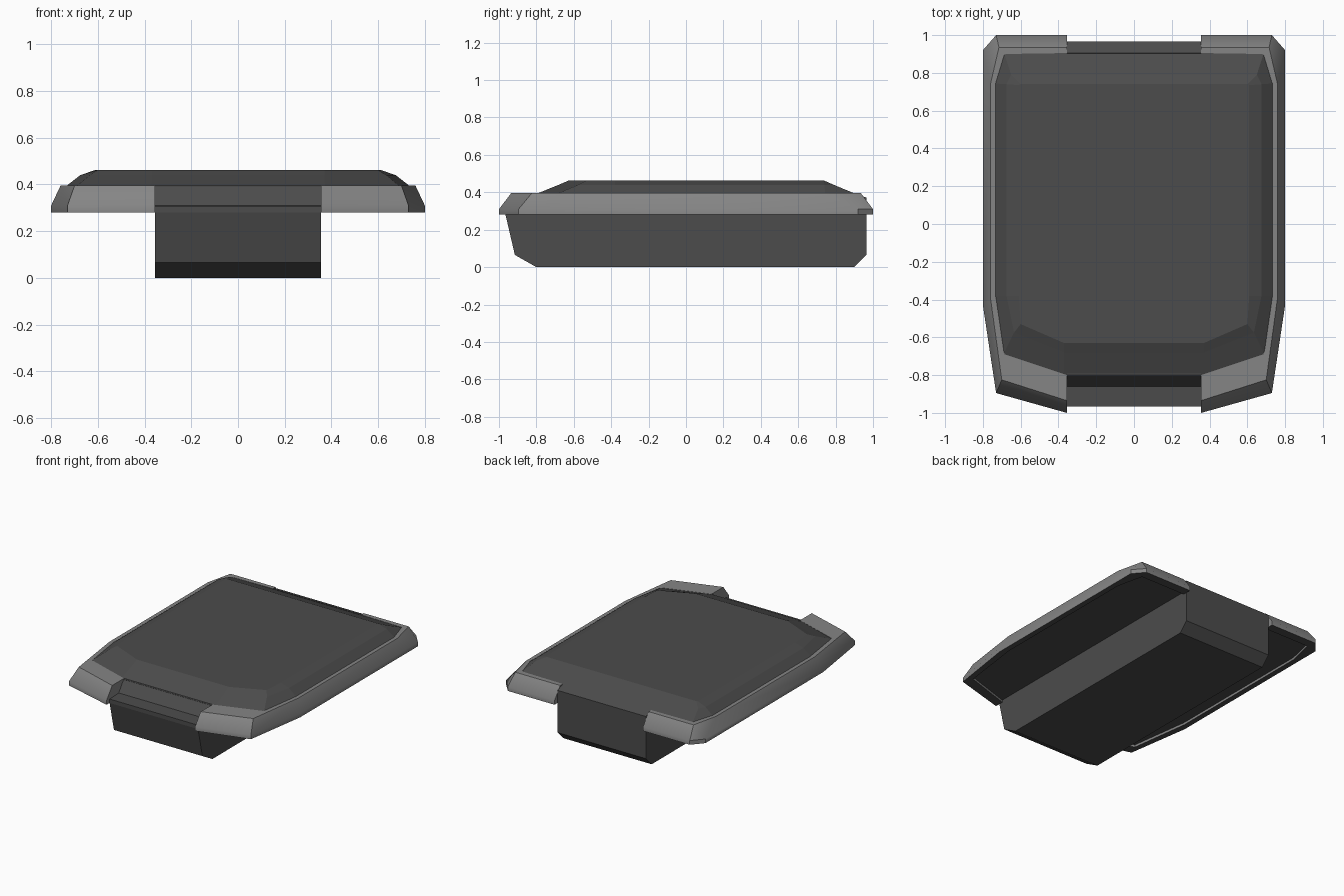
import bpy, bmesh, math

if "Cube" in bpy.data.objects:
    bpy.data.objects.remove(bpy.data.objects["Cube"])


def material(name, value):
    m = bpy.data.materials.new(name)
    m.diffuse_color = (value, value, value, 1)
    m.use_nodes = True
    m.node_tree.nodes["Principled BSDF"].inputs["Base Color"].default_value = m.diffuse_color
    return m


dark = material("dark grey", 0.072)
light = material("light grey", 0.235)


def loft(name, rings, mat):
    """Skin a list of closed 3D rings with equal point counts and cap both ends."""
    bm = bmesh.new()
    rows = [[bm.verts.new(p) for p in ring] for ring in rings]
    n = len(rows[0])
    for a, b in zip(rows, rows[1:]):
        for i in range(n):
            j = (i + 1) % n
            bm.faces.new((a[i], a[j], b[j], b[i]))
    bm.faces.new(rows[0])
    bm.faces.new(rows[-1])
    bmesh.ops.recalc_face_normals(bm, faces=bm.faces)
    me = bpy.data.meshes.new(name)
    bm.to_mesh(me)
    bm.free()
    me.materials.append(mat)
    ob = bpy.data.objects.new(name, me)
    bpy.context.collection.objects.link(ob)
    return ob


def both(half, z, s=1):
    """Close a right-hand half outline by mirroring it over x = 0."""
    return [(x * s, y * s, z) for x, y in half] + [(-x * s, y * s, z) for x, y in reversed(half)]


# Half outlines, front centre to back centre
outer = [(.355, -1), (.73, -.895), (.8, -.43), (.8, .92), (.73, 1), (.355, 1)]
ridge = [(.355, -.935), (.70, -.825), (.76, -.39), (.76, .74), (.715, .935), (.355, .935)]
inner = [(.355, -.80), (.685, -.69), (.73, -.38), (.73, .74), (.68, .90), (.355, .905)]
pad_base = [(.37, -.80), (.69, -.69), (.735, -.38), (.735, .74), (.685, .905), (.37, .905)]
pad_mid = [(.37, -.68), (.635, -.575), (.675, -.38), (.675, .74), (.65, .79), (.37, .79)]
pad_top = [(.37, -.63), (.60, -.53), (.61, -.38), (.61, .735), (.60, .74), (.37, .74)]

# Bevelled top pad, its lower slope sinking into the rim
loft("top_pad", [both(pad_base, .31, .99), both(pad_base, .39, 1.006),
                 both(pad_mid, .44), both(pad_top, .462)], dark)

# Recessed underside plate
loft("underside_plate", [both(ridge, .297), both(ridge, .306)], dark)

# Central keel block, side profile extruded across x
profile = [(-.80, 0), (.90, 0), (.965, .065), (.965, .371), (.905, .394),
           (.85, .35), (-.70, .35), (-.75, .395), (-.80, .395), (-.86, .312),
           (-.965, .308), (-.965, .28), (-.915, .065)]
loft("keel", [[(x, y, z) for y, z in profile] for x in (-.355, .355)], dark)

# Corner and side rim with a raised ridge, mirrored to the left
sections = []
for o, r, i in zip(outer, ridge, inner):
    sections.append([(*o, .28), (*o, .31), (*r, .395), (*i, .395), (*i, .301), (*r, .301), (*r, .28)])
rim = loft("side_rim", sections, light)

# The rim's underside is dark
rim.data.materials.append(dark)
for face in rim.data.polygons:
    if face.normal.z < -.9:
        face.material_index = 1

mirror = rim.modifiers.new("mirror", "MIRROR")
mirror.use_mirror_merge = False
bpy.context.view_layer.objects.active = rim
rim.select_set(True)
bpy.ops.object.shade_smooth_by_angle(angle=math.radians(40))
